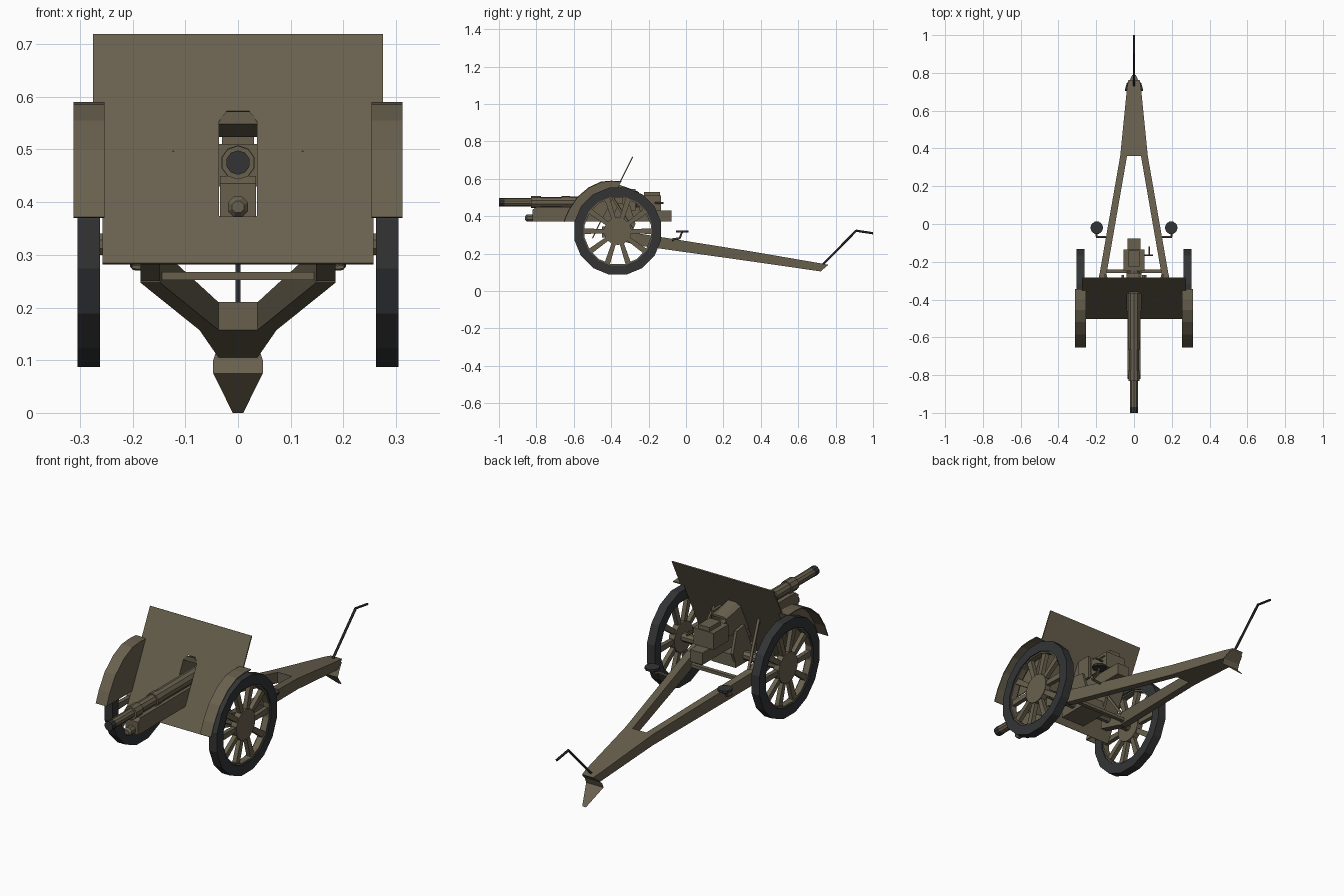
import bpy, bmesh, math
from mathutils import Vector

if "Cube" in bpy.data.objects:
    bpy.data.objects.remove(bpy.data.objects["Cube"])


def mat(name, c):
    m = bpy.data.materials.new(name)
    m.diffuse_color = (*c, 1)
    m.use_nodes = True
    m.node_tree.nodes["Principled BSDF"].inputs["Base Color"].default_value = m.diffuse_color
    return m


OLIVE = mat("olive_brown", (0.14, 0.118, 0.076))
RUBBER = mat("dark_rubber", (0.033, 0.034, 0.036))


def finish(name, bm, m):
    bmesh.ops.recalc_face_normals(bm, faces=bm.faces)
    me = bpy.data.meshes.new(name)
    bm.to_mesh(me)
    bm.free()
    me.materials.append(m)
    o = bpy.data.objects.new(name, me)
    bpy.context.collection.objects.link(o)
    return o


def loft(name, rings, m=OLIVE, caps=True, closed=False):
    """Skin a list of equal-length rings of points."""
    bm = bmesh.new()
    vs = [[bm.verts.new(p) for p in r] for r in rings]
    n = len(rings[0])
    for i in range(len(vs) if closed else len(vs) - 1):
        a, b = vs[i], vs[(i + 1) % len(vs)]
        for j in range(n):
            bm.faces.new((a[j], a[(j + 1) % n], b[(j + 1) % n], b[j]))
    if caps and not closed:
        bm.faces.new(vs[0])
        bm.faces.new(vs[-1])
    return finish(name, bm, m)


def prism(name, yz, x0, x1, m=OLIVE):
    return loft(name, [[(x, y, z) for y, z in yz] for x in (x0, x1)], m)


def box(name, x0, x1, y0, y1, z0, z1, m=OLIVE):
    return prism(name, [(y0, z0), (y1, z0), (y1, z1), (y0, z1)], x0, x1, m)


def rod(name, a, b, r, n=6, m=OLIVE):
    a, b = Vector(a), Vector(b)
    d = (b - a).normalized()
    u = d.cross(Vector((0, 0, 1)) if abs(d.z) < 0.9 else Vector((1, 0, 0))).normalized()
    v = d.cross(u)
    t = [2 * math.pi * (i + 0.5) / n for i in range(n)]
    return loft(name, [[p + r * (u * math.cos(k) + v * math.sin(k)) for k in t] for p in (a, b)], m)


def turned(name, profile, z, n=8, m=OLIVE):
    """Stepped cylinder along y from (y, radius) pairs."""
    t = [2 * math.pi * (i + 0.5) / n for i in range(n)]
    return loft(name, [[(r * math.cos(k), y, z + r * math.sin(k)) for k in t] for y, r in profile], m)


WY, WZ = -0.365, 0.32


def circ(r, x, n, off=0.5):
    return [(x, WY + r * math.cos(2 * math.pi * (i + off) / n),
             WZ + r * math.sin(2 * math.pi * (i + off) / n)) for i in range(n)]


def shield_y(z):
    return -0.5 + (z - 0.283) * 0.494


# Fender curve
ARC = [(-0.655, 0.372), (-0.63, 0.43), (-0.585, 0.5), (-0.52, 0.555), (-0.455, 0.585), (-0.4, 0.59), (-0.345, 0.588)]

for s, side in ((1, "right"), (-1, "left")):
    # Wheel: tyre, inner rim, hub, spokes
    loft(f"tyre_{side}", [circ(0.237, s * 0.262, 16), circ(0.237, s * 0.305, 16),
                          circ(0.187, s * 0.305, 16), circ(0.187, s * 0.262, 16)], RUBBER, closed=True)
    loft(f"rim_{side}", [circ(0.19, s * 0.268, 16), circ(0.19, s * 0.299, 16),
                         circ(0.18, s * 0.299, 16), circ(0.18, s * 0.268, 16)], closed=True)
    loft(f"hub_{side}", [circ(0.074, s * 0.268, 14), circ(0.074, s * 0.298, 14)])
    for i in range(10):
        a = 2 * math.pi * i / 10
        d, p = (math.cos(a), math.sin(a)), (-math.sin(a), math.cos(a))
        yz = [(WY + d[0] * r + p[0] * w, WZ + d[1] * r + p[1] * w)
              for r, w in ((0.06, -0.011), (0.187, -0.015), (0.187, 0.015), (0.06, 0.011))]
        prism(f"spoke_{side}_{i}", yz, s * 0.273, s * 0.294)
    # Fender sheet and its inner wall
    inner = [(y + 0.006, z - 0.006) for y, z in reversed(ARC)]
    bm = bmesh.new()
    rows = [[bm.verts.new((s * x, y, z)) for y, z in ARC] for x in (0.253, 0.312)]
    for i in range(len(ARC) - 1):
        bm.faces.new((rows[0][i], rows[0][i + 1], rows[1][i + 1], rows[1][i]))
    f = finish(f"fender_{side}", bm, OLIVE)
    f.modifiers.new("thickness", "SOLIDIFY").thickness = 0.005
    prism(f"fender_wall_{side}", ARC + [(shield_y(0.372), 0.372)], s * 0.253, s * 0.257)
    # Trail leg
    legs = []
    for y, xo, xi, zb, zt in ((-0.28, 0.185, 0.148, 0.247, 0.312), (0.36, 0.073, 0.037, 0.157, 0.21)):
        legs.append([(s * xo, y, zb), (s * xi, y, zb), (s * xi, y, zt), (s * xo, y, zt)])
    loft(f"trail_leg_{side}", legs)
    # Bracket joining leg to axle
    prism(f"leg_bracket_{side}", [(-0.42, 0.29), (-0.27, 0.247), (-0.27, 0.312), (-0.36, 0.345), (-0.42, 0.34)],
          s * 0.148, s * 0.185)
    # Crew seat on cranked arm
    rod(f"seat_{side}", (s * 0.197, -0.02, 0.314), (s * 0.197, -0.02, 0.325), 0.034, 10, RUBBER)
    rod(f"seat_post_{side}", (s * 0.197, -0.02, 0.318), (s * 0.197, -0.035, 0.28), 0.006)
    rod(f"seat_arm_{side}", (s * 0.2, -0.035, 0.281), (s * 0.197, -0.07, 0.277), 0.006)
    rod(f"seat_arm_base_{side}", (s * 0.2, -0.07, 0.277), (s * 0.14, -0.07, 0.272), 0.006)
    # Carriage cheeks, shield braces and hood walls
    prism(f"cheek_{side}", [(-0.44, 0.29), (-0.3, 0.285), (-0.27, 0.36), (-0.3, 0.46), (-0.36, 0.47)],
          s * 0.052, s * 0.066)
    rod(f"shield_brace_{side}", (s * 0.15, -0.27, 0.305), (s * 0.12, shield_y(0.5), 0.5), 0.008, 4)
    prism(f"hood_wall_{side}", [(shield_y(0.42), 0.42), (-0.27, 0.44), (-0.25, 0.53), (shield_y(0.55), 0.55)],
          s * 0.037, s * 0.041)

# Solid rear part of trail
loft("trail_tail", [[(x, y, z) for x, z in ((-w, zb), (w, zb), (w, zt), (-w, zt))]
                    for y, w, zb, zt in ((0.36, 0.073, 0.157, 0.21), (0.72, 0.037, 0.105, 0.148))])
loft("trail_end", [[(-0.037, 0.72, 0.105), (0.037, 0.72, 0.105), (0.037, 0.72, 0.148), (-0.037, 0.72, 0.148)],
                   [(-0.033, 0.745, 0.127), (0.033, 0.745, 0.127), (0.03, 0.762, 0.14), (-0.03, 0.762, 0.14)]])

# Spade: bent plate tapering to a tip
bm = bmesh.new()
sp = [[bm.verts.new((sx * w, y, z)) for sx in (-1, 1)]
      for w, y, z in ((0.037, 0.75, 0.13), (0.047, 0.715, 0.1), (0.047, 0.705, 0.075), (0.01, 0.788, 0.0))]
for a, b in zip(sp, sp[1:]):
    bm.faces.new((a[0], a[1], b[1], b[0]))
finish("spade", bm, OLIVE)

# Lifting handle
rod("handle_lower", (0, 0.73, 0.14), (0, 0.91, 0.323), 0.006, 6, RUBBER)
rod("handle_grip", (0, 0.908, 0.323), (0, 1.0, 0.309), 0.006, 6, RUBBER)

# Shield with gun opening: half outline mirrored
half = [(0, .718), (.275, .718), (.275, .588), (.257, .588), (.257, .283), (0, .283),
        (0, .372), (.036, .372), (.036, .552), (.021, .572), (0, .572)]
bm = bmesh.new()
for s in (1, -1):
    bm.faces.new([bm.verts.new((s * x, shield_y(z), z)) for x, z in half[::s]])
bmesh.ops.remove_doubles(bm, verts=bm.verts, dist=0.0001)
sh = finish("shield", bm, OLIVE)
mod = sh.modifiers.new("thickness", "SOLIDIFY")
mod.thickness, mod.offset = 0.006, 0

# Hood roof behind the opening
loft("hood_roof", [[(-.041, y, z - .004), (-.041, y, z), (-.021, y, z + d), (.021, y, z + d), (.041, y, z), (.041, y, z - .004)]
                   for y, z, d in ((shield_y(.552), .552, .02), (-0.26, .528, .006))])

# Barrel with bands, dark muzzle
turned("barrel", [(-0.975, .022), (-0.83, .022), (-0.83, .032), (-0.775, .032), (-0.775, .027), (-0.665, .027),
                  (-0.665, .033), (-0.62, .033), (-0.62, .03), (-0.2, .032)], 0.475, 10)
turned("muzzle", [(-1.0, .023), (-0.97, .023)], 0.475, 10, RUBBER)
# Cradle and recoil cylinder
prism("cradle", [(-0.82, .372), (-0.25, .372), (-0.25, .45), (-0.8, .45), (-0.82, .435)], -.034, .034)
turned("recoil_cap", [(-0.86, .012), (-0.85, .021), (-0.81, .021)], 0.391, 8)
# Breech
box("breech_ring", -.055, .055, -0.25, -0.135, .43, .51)
box("breech_slide", -.034, .034, -0.26, -0.078, .372, .43)
box("breech_top", -.03, .03, -0.225, -0.14, .505, .53)
# Elevation crank and sight on the right side
rod("crank_shaft", (.05, -0.165, .47), (.1, -0.165, .47), .005)
rod("crank_arm", (.08, -0.165, .47), (.08, -0.12, .47), .005)
box("sight_plate", .042, .055, -0.34, -0.27, .43, .545)
# Axle and crossbars
rod("axle", (-0.28, WY, WZ), (0.28, WY, WZ), .022, 8)
box("front_crossbar", -.15, .15, -0.26, -0.24, .252, .267)
box("carriage_bed", -.066, .066, -0.45, -0.29, .285, .345)
